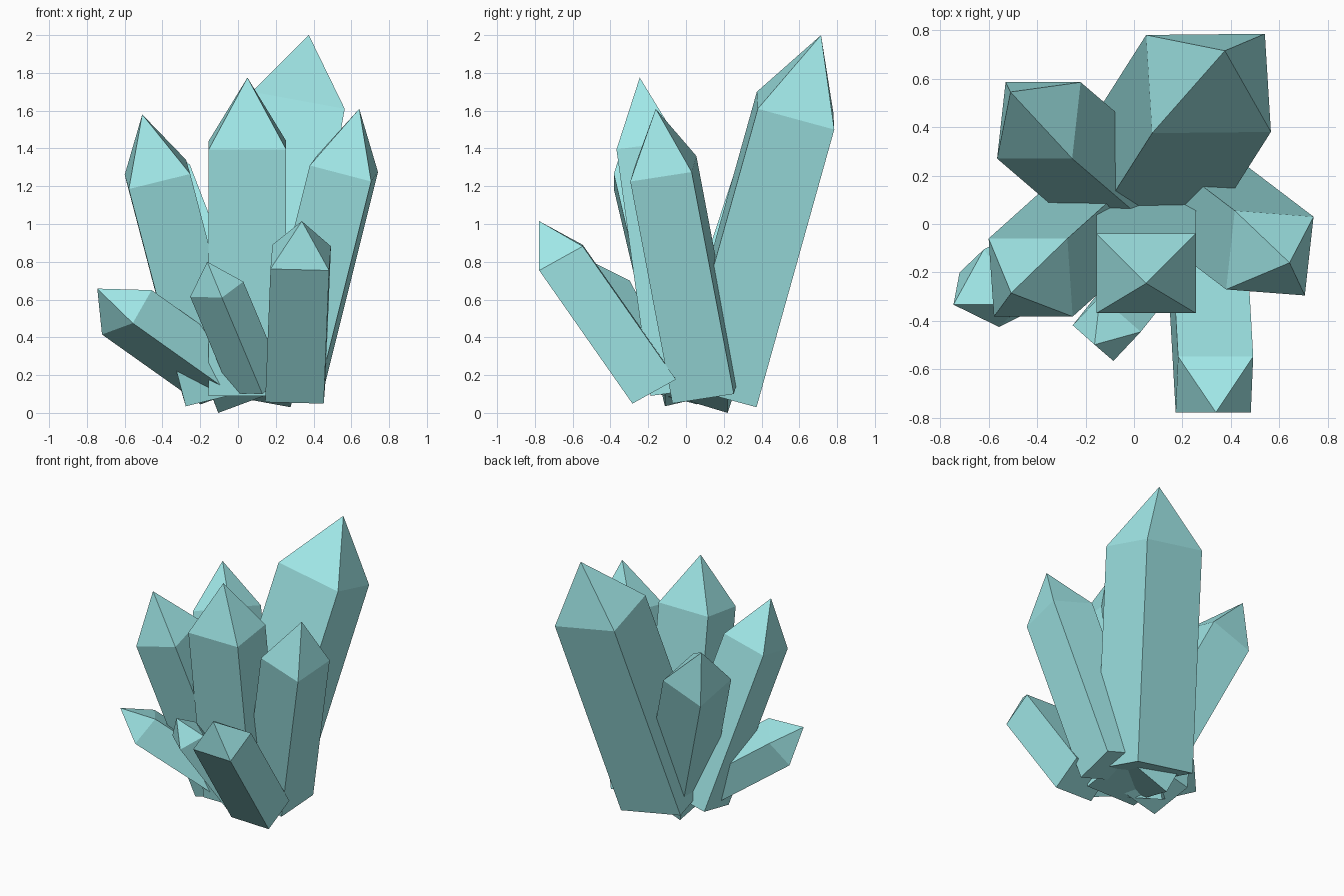
import bpy, bmesh
from mathutils import Vector

mat = bpy.data.materials.new("teal_crystal")
mat.diffuse_color = (0.35, 0.8, 0.8, 1)


def crystal(name, corner, u, v, lean, drop, tip):
    """Four-sided leaning prism with a pointed cap.
    corner + edge vectors u, v give the shoulder; lean is the growth axis per unit z."""
    c, u, v = Vector(corner), Vector(u), Vector(v)
    shoulder = [c, c + u, c + u + v, c + v]
    shift = Vector((lean[0], lean[1], 1)) * drop
    bm = bmesh.new()
    top = [bm.verts.new(p) for p in shoulder]
    low = [bm.verts.new(p - shift) for p in shoulder]
    apex = bm.verts.new(tip)
    bm.faces.new(low)
    for i in range(4):
        j = (i + 1) % 4
        bm.faces.new((low[i], low[j], top[j], top[i]))
        bm.faces.new((top[i], top[j], apex))
    bmesh.ops.recalc_face_normals(bm, faces=bm.faces)
    me = bpy.data.meshes.new(name)
    bm.to_mesh(me)
    bm.free()
    me.materials.append(mat)
    bpy.context.collection.objects.link(bpy.data.objects.new(name, me))


# Tall crystals
crystal("back_crystal", (0.54, 0.785, 1.50), (-0.49, -0.005, 0.09), (0.025, -0.405, 0.11),
        (0.178, 0.28), 1.47, (0.375, 0.715, 2.0))
crystal("centre_crystal", (-0.155, -0.368, 1.395), (0.41, 0, 0), (0, 0.328, 0.045),
        (0, -0.138), 1.305, (0.05, -0.245, 1.775))
crystal("left_crystal", (-0.578, -0.382, 1.185), (0.325, 0, 0.08), (-0.022, 0.322, 0.075),
        (-0.262, -0.235), 1.15, (-0.507, -0.285, 1.58))
crystal("right_crystal", (0.705, -0.295, 1.225), (-0.325, 0.025, 0.085), (0.036, 0.325, 0.05),
        (0.25, -0.19), 1.175, (0.642, -0.16, 1.61))
crystal("back_left_crystal", (-0.53, 0.585, 1.105), (0.31, 0, 0.115), (-0.035, -0.315, 0.095),
        (-0.385, 0.33), 1.105, (-0.51, 0.545, 1.49))

# Short crystals around the front
crystal("front_right_crystal", (0.172, -0.777, 0.762), (0.31, 0, -0.008), (0.01, 0.23, 0.128),
        (0.04, -0.7), 0.705, (0.338, -0.777, 1.015))
crystal("front_small_crystal", (-0.085, -0.565, 0.61), (-0.168, 0.147, 0.005), (0.113, 0.12, 0.085),
        (-0.42, -0.53), 0.51, (-0.163, -0.498, 0.80))
crystal("low_left_crystal", (-0.72, -0.2, 0.415), (0.163, -0.225, 0.06), (0.1, 0.095, 0.175),
        (-1.41, -0.7), 0.37, (-0.745, -0.333, 0.658))
